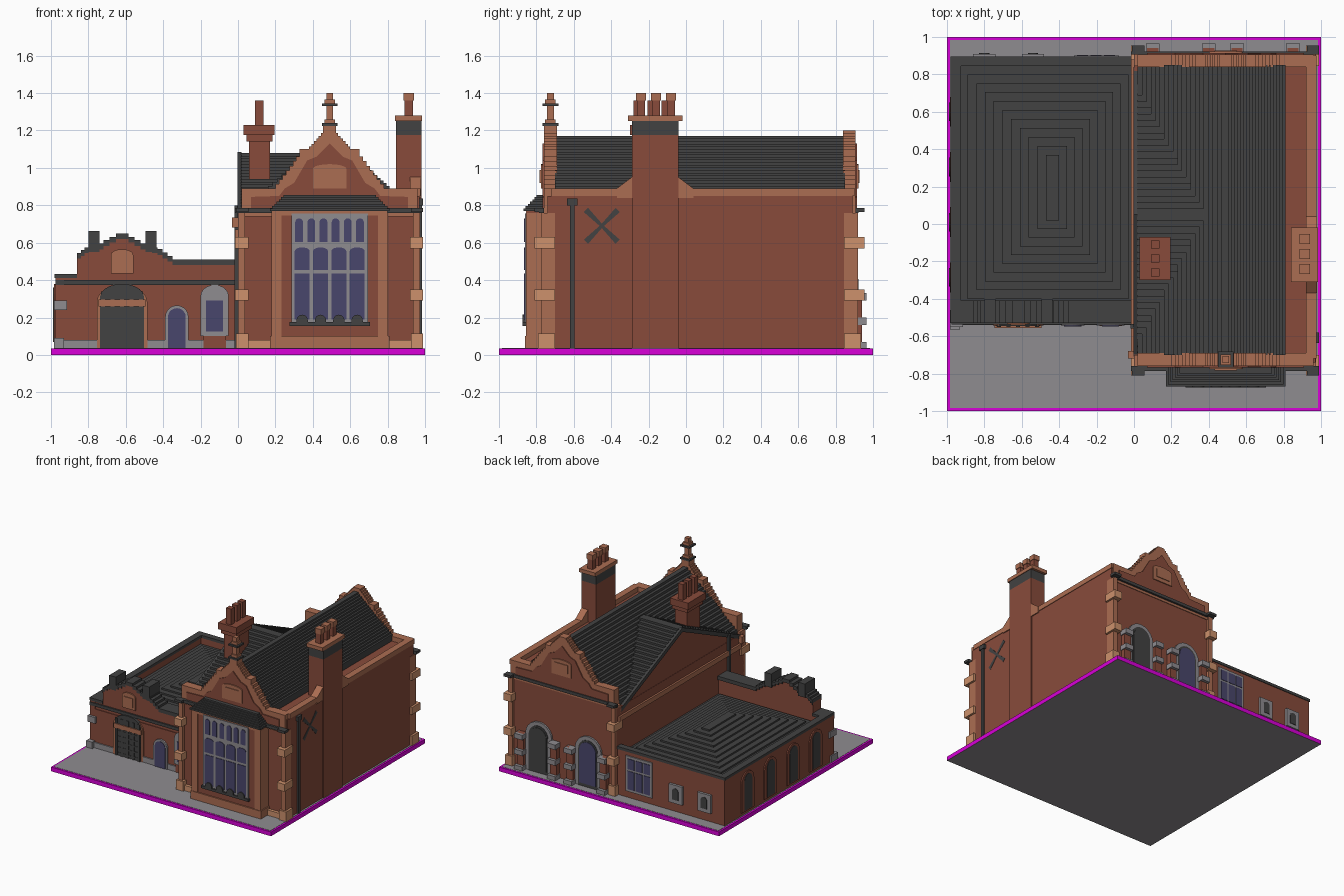
import bpy, bmesh, math

if "Cube" in bpy.data.objects:
    bpy.data.objects.remove(bpy.data.objects["Cube"])

def lin(c):
    return ((c / 255 + 0.055) / 1.055) ** 2.4 if c > 10 else c / 255 / 12.92

def material(name, *rgb):
    m = bpy.data.materials.new(name)
    m.use_nodes = True
    col = (*[lin(c) for c in rgb], 1)
    m.diffuse_color = col
    m.node_tree.nodes["Principled BSDF"].inputs["Base Color"].default_value = col
    return m

RED = material("red brick", 136, 75, 59)
ORANGE = material("orange terracotta", 171, 109, 82)
PALE = material("pale sandstone", 205, 145, 108)
DARK = material("dark slate", 66, 66, 66)
GREY = material("grey stone", 143, 140, 144)
BLUE = material("blue glass", 73, 70, 108)
RIM = material("magenta rim", 216, 0, 216)

def prism(name, pts, axis, a, b, mat):
    """Extrude an outline (x,z) along y or (y,z) along x."""
    bm = bmesh.new()
    place = (lambda u, v, t: (u, t, v)) if axis == "y" else (lambda u, v, t: (t, u, v))
    face = bm.faces.new([bm.verts.new(place(u, v, a)) for u, v in pts])
    ext = bmesh.ops.extrude_face_region(bm, geom=[face])
    move = (0, b - a, 0) if axis == "y" else (b - a, 0, 0)
    bmesh.ops.translate(bm, vec=move, verts=[g for g in ext["geom"] if isinstance(g, bmesh.types.BMVert)])
    bmesh.ops.recalc_face_normals(bm, faces=bm.faces)
    me = bpy.data.meshes.new(name)
    bm.to_mesh(me)
    bm.free()
    me.materials.append(mat)
    ob = bpy.data.objects.new(name, me)
    bpy.context.collection.objects.link(ob)
    return ob

def box(name, x0, x1, y0, y1, z0, z1, mat):
    return prism(name, [(x0, z0), (x1, z0), (x1, z1), (x0, z1)], "y", y0, y1, mat)

def stairs(pts, n):
    """Turn every sloped segment of a polyline into n steps."""
    out = [pts[0]]
    for (x0, z0), (x1, z1) in zip(pts, pts[1:]):
        if abs(x1 - x0) < 1e-6 or abs(z1 - z0) < 1e-6:
            out.append((x1, z1))
            continue
        for i in range(n):
            xa, xb = x0 + (x1 - x0) * i / n, x0 + (x1 - x0) * (i + 1) / n
            za, zb = z0 + (z1 - z0) * i / n, z0 + (z1 - z0) * (i + 1) / n
            out += [(xa, zb) if z1 > z0 else (xb, za), (xb, zb)]
    return [p for i, p in enumerate(out) if i == 0 or p != out[i - 1]]

def mirrored(half, c):
    right = [(2 * c - x, z) for x, z in reversed(half)]
    return half + (right[1:] if half[-1] == right[0] else right)

def arch(c, w, z0, z1, rise=None):
    r = w / 2
    h = rise or r
    top = [(c + r * math.cos(math.pi * i / 10), z1 - h + h * math.sin(math.pi * i / 10)) for i in range(11)]
    return [(c - r, z0), (c + r, z0)] + top

# Ground slab: rim, paving and grey underside
slab = box("base_slab", -1, 1, -1, 1, 0, 0.034, RIM)
slab.data.materials.append(GREY)
for f in slab.data.polygons:
    if f.normal.z < -0.5:
        f.material_index = 1
box("paving", -0.985, 0.985, -0.985, 0.985, 0.03, 0.036, GREY)

# Main hall body
box("hall_body", 0, 0.97, -0.75, 0.9, 0.03, 0.74, RED)
box("hall_right_wall", 0.78, 0.97, -0.74, 0.89, 0.74, 0.85, RED)
box("right_parapet", 0.92, 0.975, -0.72, 0.9, 0.85, 0.89, ORANGE)
box("left_string_course", -0.015, 0.01, -0.7, 0.88, 0.63, 0.67, ORANGE)
box("left_string_end", -0.033, 0.01, -0.72, -0.68, 0.68, 0.735, ORANGE)

# Hall roofs, laid in stepped slate courses
prism("hall_roof", stairs([(0.02, 0.76), (0.49, 1.17), (0.81, 0.89)], 20) + [(0.81, 0.7), (0.02, 0.7)],
      "y", -0.7, 0.85, DARK)
prism("cross_roof", stairs([(-0.69, 0.74), (0.05, 1.08), (0.79, 0.74)], 22) + [(0.79, 0.7), (-0.69, 0.7)],
      "x", 0.015, 0.46, DARK)
prism("left_gable_wall", [(-0.72, 0.7), (0.84, 0.7), (0.84, 0.73), (0.05, 1.06), (-0.72, 0.73)], "x", 0.002, 0.02, RED)
prism("left_gable_verge", [(-0.72, 0.73), (0.05, 1.085), (0.84, 0.73), (0.84, 0.695), (0.05, 1.05), (-0.72, 0.695)],
      "x", -0.004, 0.02, DARK)

# Stepped gables at both ends
half = [(0.02, 0.89), (0.2, 0.89), (0.33, 1.06), (0.33, 1.1), (0.38, 1.1), (0.47, 1.2)]
outline = mirrored(stairs(half, 7), 0.49)
inner = [(0.07, 0.785), (0.07, 0.845), (0.22, 0.85), (0.25, 0.89), (0.3, 0.92), (0.37, 1.04), (0.42, 1.06), (0.49, 1.13)]
for end, y0, y1, face, s, jut in (("front", -0.76, -0.69, -0.76, -1, 0.025), ("rear", 0.84, 0.905, 0.905, 1, 0.016)):
    prism(end + "_gable", [(0.02, 0.74)] + outline + [(0.96, 0.74)], "y", y0, y1, ORANGE)
    prism(end + "_gable_brick", mirrored(inner, 0.49), "y", face, face + s * 0.008, RED)
    prism(end + "_plaque", arch(0.49, 0.18, 0.89, 1.02, 0.025), "y", face, face + s * 0.016, ORANGE)
    box(end + "_plaque_centre", 0.43, 0.55, face, face + s * 0.022, 0.92, 0.99, ORANGE)
    box(end + "_cornice", -0.015, 0.985, face, face + s * jut, 0.76, 0.785, DARK)
    # Corner stones and plinth
    for side, x0, x1 in (("left", -0.01, 0.05), ("right", 0.925, 0.985)):
        span = lambda out, back: sorted((face - s * back, face + s * out))
        box(end + side + "_corner_pier", x0 + 0.01, x1 - 0.012, *span(0.015, 0.06), 0.03, 0.76, ORANGE)
        box(end + side + "_cornice_block", x0, x1 + 0.005, *span(0.05, 0.0), 0.765, 0.785, DARK)
        for z in (0.29, 0.57):
            box(end + side + "_quoin", x0 - 0.005, x1 + 0.005, *span(0.05, 0.06), z, z + 0.06, PALE)
        box(end + side + "_plinth", x0, x1 + 0.005, *span(0.03, 0.06), 0.03, 0.115, PALE)
box("front_plinth", 0.0, 0.97, -0.775, -0.74, 0.03, 0.08, PALE)

# Finial on the front gable
box("finial_base", 0.455, 0.525, -0.76, -0.69, 1.15, 1.23, ORANGE)
box("finial_shaft", 0.472, 0.508, -0.743, -0.707, 1.2, 1.4, ORANGE)
for z in (1.225, 1.33):
    box("finial_ring", 0.448, 0.532, -0.767, -0.683, z, z + 0.014, DARK)
    box("finial_knop", 0.462, 0.518, -0.753, -0.697, z + 0.014, z + 0.035, ORANGE)

# Bay window
box("bay_body", 0.18, 0.8, -0.85, -0.74, 0.03, 0.77, RED)
box("bay_plinth", 0.17, 0.81, -0.86, -0.74, 0.03, 0.1, ORANGE)
box("bay_top_band", 0.18, 0.8, -0.856, -0.75, 0.745, 0.77, ORANGE)
for x in (0.178, 0.748):
    box("bay_corner", x, x + 0.054, -0.856, -0.75, 0.1, 0.76, ORANGE)
for i in range(7):
    t = i * 0.012
    box("bay_roof_course", 0.17 + t, 0.81 - t, -0.87 + t, -0.75, 0.77 + t, 0.784 + t, DARK)
box("bay_window_frame", 0.285, 0.695, -0.862, -0.84, 0.17, 0.755, GREY)
for i in range(4):
    x = 0.303 + i * 0.098
    box("bay_lower_light", x, x + 0.08, -0.866, -0.85, 0.19, 0.435, BLUE)
    prism("bay_middle_light", arch(x + 0.04, 0.08, 0.455, 0.575, 0.02), "y", -0.866, -0.85, BLUE)
    prism("bay_baluster", arch(x + 0.04, 0.06, 0.17, 0.215), "y", -0.875, -0.85, DARK)
for i in range(6):
    prism("bay_top_light", arch(0.327 + i * 0.065, 0.042, 0.605, 0.73), "y", -0.866, -0.85, BLUE)
box("bay_sill", 0.275, 0.705, -0.875, -0.84, 0.155, 0.175, DARK)

# Chimneys
box("left_chimney", 0.06, 0.17, -0.27, -0.1, 0.8, 1.17, RED)
box("left_chimney_cap", 0.03, 0.195, -0.3, -0.07, 1.175, 1.23, RED)
box("left_chimney_neck", 0.045, 0.185, -0.285, -0.085, 1.14, 1.18, RED)
box("right_chimney", 0.845, 0.98, -0.29, -0.04, 0.03, 1.175, RED)
box("right_chimney_band", 0.845, 0.98, -0.29, -0.04, 1.175, 1.25, DARK)
box("right_chimney_cap", 0.84, 0.985, -0.31, -0.02, 1.25, 1.28, ORANGE)
for y in (-0.26, -0.185, -0.11):
    box("left_chimney_pot", 0.09, 0.135, y - 0.022, y + 0.022, 1.23, 1.36, RED)
for y in (-0.24, -0.16, -0.08):
    box("right_chimney_pot", 0.89, 0.935, y - 0.022, y + 0.022, 1.28, 1.4, RED)
    box("right_chimney_pot_rim", 0.885, 0.94, y - 0.027, y + 0.027, 1.36, 1.401, ORANGE)
for c, s in ((-0.29, -1), (-0.04, 1)):
    prism("chimney_shoulder", [(c, 0.84), (c + s * 0.08, 0.84), (c + s * 0.08, 0.89), (c, 0.95)], "x", 0.92, 0.978, ORANGE)

# Drainpipes and wall tie on the right wall
box("right_drainpipe", 0.965, 0.985, -0.62, -0.595, 0.03, 0.83, DARK)
box("drain_hopper", 0.965, 0.99, -0.635, -0.58, 0.8, 0.835, DARK)
box("front_drainpipe", -0.018, 0.0, -0.56, -0.535, 0.03, 0.8, DARK)
for a in (45, 135):
    c, s = math.cos(math.radians(a)), math.sin(math.radians(a))
    bar = [(-0.12, -0.016), (0, -0.008), (0.12, -0.016), (0.12, 0.016), (0, 0.008), (-0.12, 0.016)]
    prism("wall_tie", [(-0.45 + u * c - v * s, 0.69 + u * s + v * c) for u, v in bar], "x", 0.965, 0.972, DARK)

# Low wing: walls, sunken floor and stepped hip roof
box("wing_body", -0.975, 0.0, -0.53, 0.89, 0.03, 0.35, RED)
box("wing_roof_floor", -0.94, 0.0, -0.45, 0.86, 0.34, 0.36, DARK)
for name, b in (("left", (-0.975, -0.93, -0.53, 0.89)), ("rear", (-0.975, 0.0, 0.845, 0.89))):
    box(name + "_wing_parapet", *b, 0.34, 0.41, RED)
    box(name + "_wing_coping", b[0] - 0.005, b[1] + 0.005, b[2], b[3] + 0.005, 0.41, 0.432, DARK)
for i in range(10):
    t = i / 9
    box("wing_roof_course", -0.89 + 0.42 * t, -0.03 - 0.37 * t, -0.4 + 0.42 * t, 0.8 - 0.43 * t,
        0.35 + 0.013 * i, 0.375 + 0.013 * i, DARK)

# Wing front parapet with stepped gable
crest = stairs([(-0.86, 0.53), (-0.8, 0.575), (-0.72, 0.595), (-0.62, 0.65)], 3)
crest = crest + stairs([(-0.62, 0.65), (-0.52, 0.595), (-0.43, 0.565), (-0.35, 0.51), (0.0, 0.51)], 3)[1:]
low = [(x, z - 0.03) for x, z in crest]
prism("wing_front_parapet", [(-0.86, 0.34)] + low + [(0.0, 0.34)], "y", -0.525, -0.42, RED)
prism("wing_front_coping", crest + low[::-1], "y", -0.53, -0.41, DARK)
box("wing_front_cornice", -0.975, 0.0, -0.537, -0.52, 0.375, 0.4, DARK)
box("wing_corner_parapet", -0.975, -0.86, -0.525, -0.42, 0.34, 0.415, RED)
box("wing_corner_coping", -0.98, -0.86, -0.53, -0.41, 0.41, 0.432, DARK)
for x in (-0.8, -0.495):
    box("wing_parapet_block", x, x + 0.06, -0.53, -0.4, 0.55, 0.662, DARK)
prism("wing_plaque", arch(-0.62, 0.12, 0.435, 0.565, 0.03), "y", -0.535, -0.52, ORANGE)
box("wing_plaque_centre", -0.66, -0.58, -0.541, -0.53, 0.455, 0.53, ORANGE)
box("wing_plinth", -0.98, 0.0, -0.54, -0.5, 0.03, 0.08, GREY)
box("wing_quoin", -0.985, -0.915, -0.55, -0.46, 0.24, 0.29, GREY)
box("wing_quoin", -0.985, -0.93, -0.565, -0.48, 0.03, 0.09, GREY)

# Wing front gate, small door and window
prism("gate_surround", arch(-0.62, 0.27, 0.03, 0.375, 0.09), "y", -0.542, -0.52, ORANGE)
prism("gate", arch(-0.62, 0.235, 0.03, 0.38, 0.07), "y", -0.546, -0.52, DARK)
for i in range(5):
    box("gate_bar", -0.732 + i * 0.051, -0.712 + i * 0.051, -0.551, -0.54, 0.03, 0.34, DARK)
    box("gate_rail", -0.735, -0.505, -0.549, -0.54, 0.05 + i * 0.045, 0.062 + i * 0.045, DARK)
box("gate_lintel", -0.745, -0.495, -0.555, -0.52, 0.258, 0.295, ORANGE)
prism("small_door_surround", arch(-0.327, 0.125, 0.03, 0.265), "y", -0.544, -0.52, GREY)
prism("small_door", arch(-0.327, 0.095, 0.03, 0.25), "y", -0.548, -0.52, BLUE)
prism("front_window_surround", arch(-0.125, 0.15, 0.1, 0.375, 0.06), "y", -0.542, -0.52, GREY)
box("front_window", -0.17, -0.08, -0.547, -0.53, 0.125, 0.29, BLUE)
box("front_window_apron", -0.185, -0.065, -0.545, -0.52, 0.036, 0.1, RED)

# Left side niches
for y in (0.6, 0.305, 0.01, -0.285):
    prism("side_niche_surround", arch(y, 0.16, 0.06, 0.38), "x", -0.985, -0.97, RED)
    prism("side_niche", arch(y, 0.1, 0.07, 0.36), "x", -0.988, -0.97, DARK)

# Rear openings of the hall
for c, filling in ((0.7, DARK), (0.25, BLUE)):
    prism("rear_arch_surround", arch(c, 0.24, 0.03, 0.45), "y", 0.89, 0.915, GREY)
    prism("rear_arch_hood", arch(c, 0.175, 0.03, 0.42), "y", 0.89, 0.919, DARK)
    prism("rear_arch_panel", arch(c, 0.15, 0.06, 0.405), "y", 0.89, 0.923, filling)
    for s in (-1, 1):
        x = c + s * 0.15
        box("rear_pier", x - 0.03, x + 0.03, 0.89, 0.94, 0.03, 0.33, RED)
        for z in (0.03, 0.16, 0.29):
            box("rear_pier_block", x - 0.037, x + 0.037, 0.89, 0.965, z, z + 0.04, GREY)

# Rear windows of the wing
box("rear_window_frame", -0.32, -0.08, 0.88, 0.9, 0.09, 0.38, GREY)
for i in range(3):
    for z0, z1 in ((0.11, 0.26), (0.275, 0.36)):
        box("rear_window_pane", -0.305 + i * 0.072, -0.245 + i * 0.072, 0.88, 0.904, z0, z1, BLUE)
for x in (-0.8, -0.54):
    box("rear_vent_frame", x - 0.06, x + 0.06, 0.88, 0.91, 0.11, 0.26, GREY)
    prism("rear_vent", arch(x, 0.055, 0.14, 0.235), "y", 0.88, 0.914, DARK)
